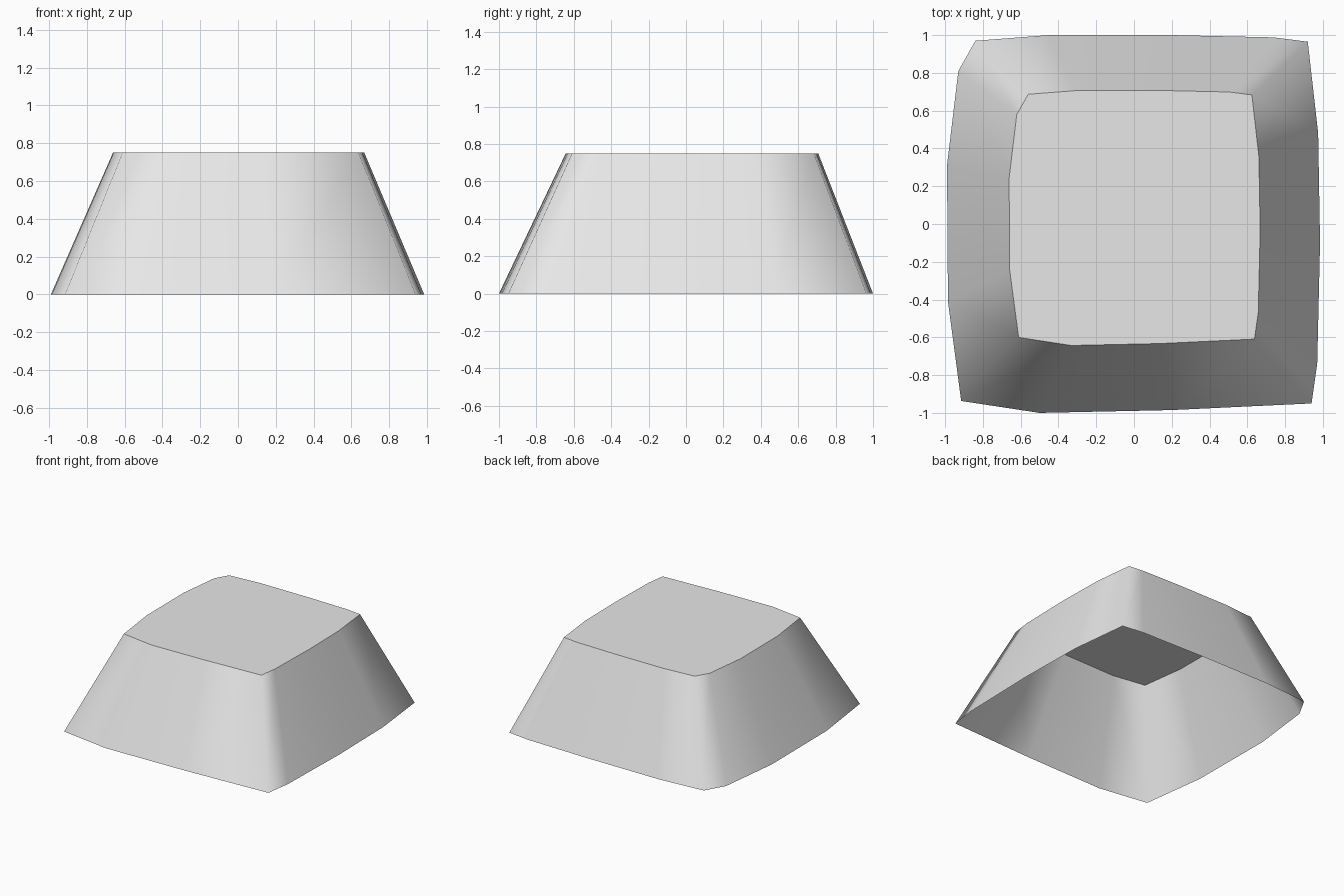
import bpy
import bmesh

cube = bpy.data.objects.get("Cube")
if cube:
    bpy.data.objects.remove(cube, do_unlink=True)

HEIGHT = 0.75

# Irregular rounded-square footprint, counter-clockwise
FOOTPRINT = [
    (-0.84, 0.97), (-0.93, 0.81), (-0.99, 0.31), (-0.985, -0.41),
    (-0.915, -0.937), (-0.50, -1.0), (0.20, -0.985), (0.94, -0.95),
    (0.97, -0.74), (0.985, -0.10), (0.975, 0.48), (0.92, 0.965),
    (0.74, 0.988), (0.20, 1.0), (-0.45, 1.0),
]


def taper(x, y):
    """Shrink a footprint point to the upper rim, shifted slightly back."""
    return 0.673 * x + 0.005, 0.675 * y + 0.032


# Light grey surface
grey = bpy.data.materials.new("light_grey")
grey.use_nodes = True
colour = (0.8, 0.8, 0.8, 1.0)
grey.diffuse_color = colour
grey.node_tree.nodes["Principled BSDF"].inputs["Base Color"].default_value = colour

# Tapered shell, open underneath
bm = bmesh.new()
base = [bm.verts.new((x, y, 0)) for x, y in FOOTPRINT]
rim = [bm.verts.new((*taper(x, y), HEIGHT)) for x, y in FOOTPRINT]

# Smooth sloping sides
count = len(base)
for i in range(count):
    j = (i + 1) % count
    side = bm.faces.new((base[i], base[j], rim[j], rim[i]))
    side.smooth = True

# Flat top with a crisp rim
top = bm.faces.new(rim)
for edge in top.edges:
    edge.smooth = False

mesh = bpy.data.meshes.new("tapered_block")
bm.to_mesh(mesh)
bm.free()
mesh.materials.append(grey)
block = bpy.data.objects.new("tapered_block", mesh)
bpy.context.collection.objects.link(block)
